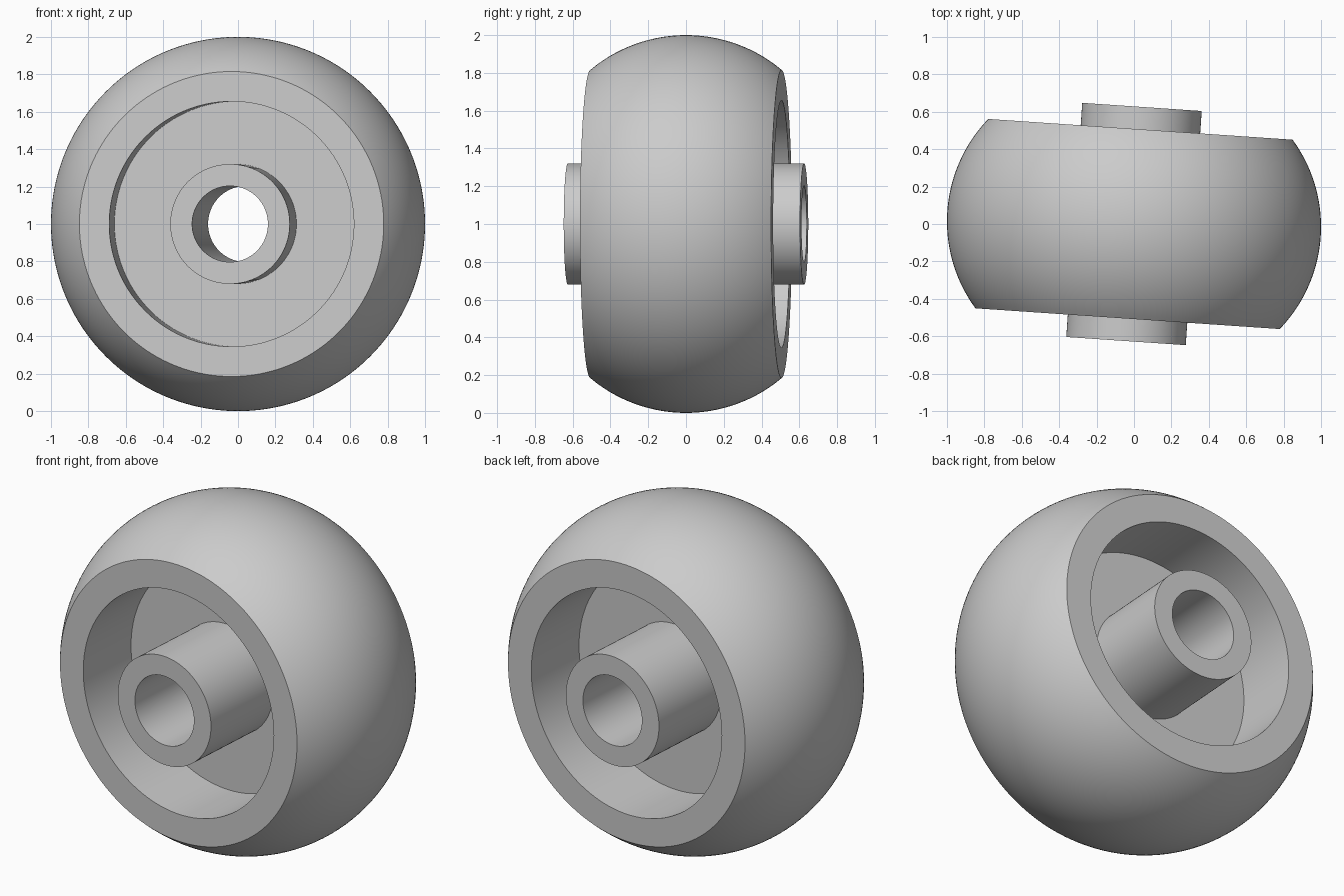
import bpy, bmesh, math
from mathutils import Matrix, Vector

if "Cube" in bpy.data.objects:
    bpy.data.objects.remove(bpy.data.objects["Cube"])

SEGMENTS = 160
YAW = math.radians(-3.9)      # the axle is turned slightly about z

# Half profile (radius, distance along axle), from hub bore out to the crown
HUB_R, BORE_R, HUB_END = 0.32, 0.203, 0.627
RECESS_R, WEB = 0.655, 0.10
RIM_R, RIM_END = 0.815, 0.507
half = [(BORE_R, HUB_END), (HUB_R, HUB_END), (HUB_R, WEB),
        (RECESS_R, WEB), (RECESS_R, RIM_END)]

# Rounded tread: an arc from the rim edge up to radius 1 at the middle
drop = 1 - RIM_R
arc_r = (drop ** 2 + RIM_END ** 2) / (2 * drop)
arc_a = math.asin(RIM_END / arc_r)
STEPS = 20
for i in range(STEPS):
    a = arc_a * (1 - i / STEPS)
    half.append((1 - arc_r + arc_r * math.cos(a), arc_r * math.sin(a)))

# Mirror the half profile to close the loop
profile = half + [(1.0, 0.0)] + [(r, -h) for r, h in reversed(half)]

# Lathe the closed profile around the axle (y)
bm = bmesh.new()
rings = []
for s in range(SEGMENTS):
    t = 2 * math.pi * s / SEGMENTS
    rings.append([bm.verts.new((r * math.cos(t), h, r * math.sin(t))) for r, h in profile])
n = len(profile)
for s in range(SEGMENTS):
    a, b = rings[s], rings[(s + 1) % SEGMENTS]
    for i in range(n):
        j = (i + 1) % n
        bm.faces.new((a[i], a[j], b[j], b[i]))
bmesh.ops.recalc_face_normals(bm, faces=bm.faces)
bm.transform(Matrix.Translation(Vector((0, 0, 1))) @ Matrix.Rotation(YAW, 4, 'Z'))

mesh = bpy.data.meshes.new("caster_wheel")
bm.to_mesh(mesh)
bm.free()
wheel = bpy.data.objects.new("caster_wheel", mesh)
bpy.context.collection.objects.link(wheel)

# Plain grey
grey = bpy.data.materials.new("grey")
grey.diffuse_color = (0.6, 0.6, 0.6, 1)
grey.use_nodes = True
grey.node_tree.nodes["Principled BSDF"].inputs["Base Color"].default_value = grey.diffuse_color
mesh.materials.append(grey)

# Smooth shading with crisp edges
bpy.context.view_layer.objects.active = wheel
wheel.select_set(True)
bpy.ops.object.shade_smooth_by_angle(angle=math.radians(30))
